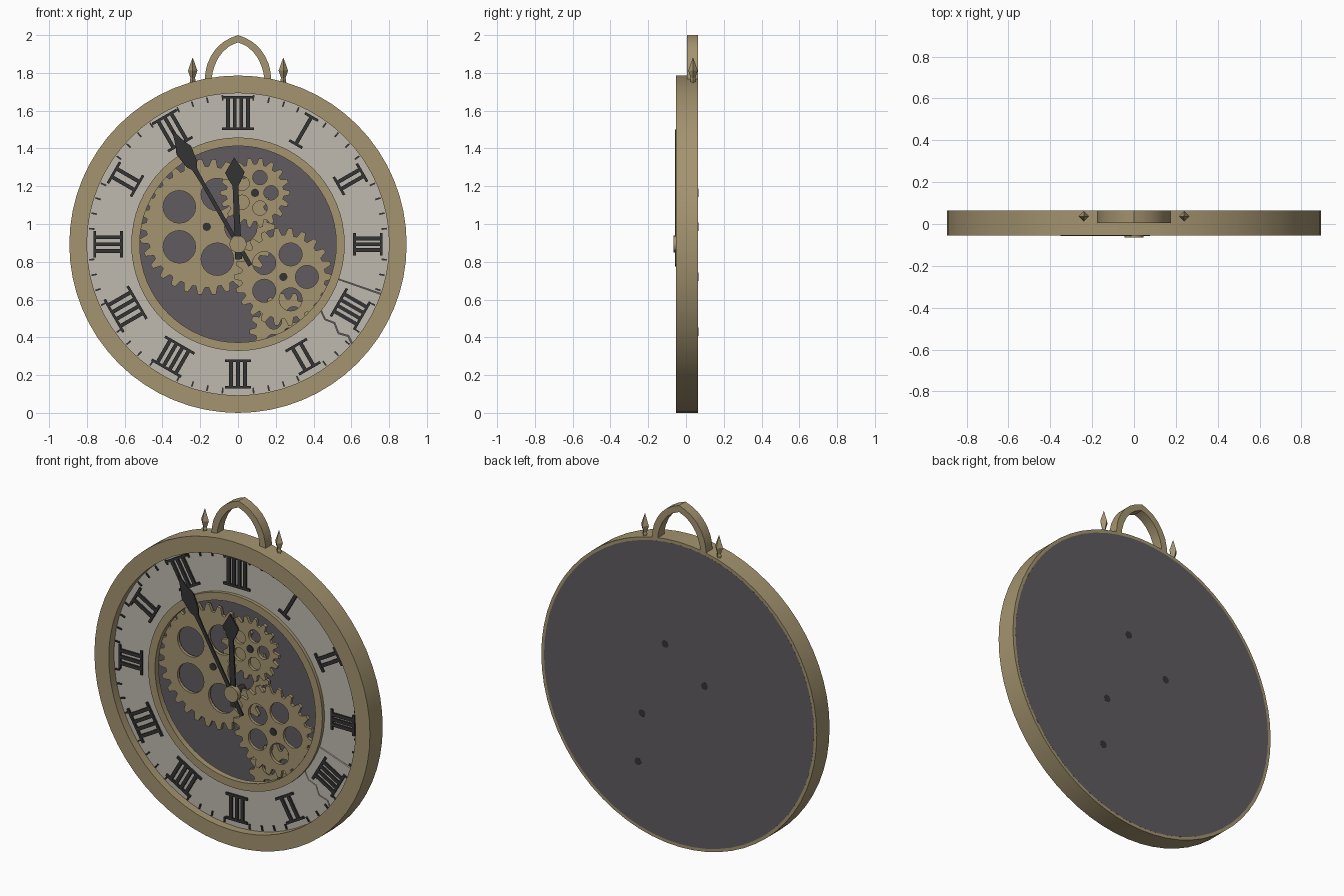
import bpy, bmesh
from math import sin, cos, pi, radians
from mathutils import Matrix, Vector

if "Cube" in bpy.data.objects:
    bpy.data.objects.remove(bpy.data.objects["Cube"])

CZ = 0.893  # height of the dial centre


def material(name, col):
    m = bpy.data.materials.new(name)
    m.diffuse_color = (*col, 1)
    m.use_nodes = True
    m.node_tree.nodes["Principled BSDF"].inputs["Base Color"].default_value = m.diffuse_color
    return m


BRASS = material("brass", (0.37, 0.295, 0.16))
CREAM = material("cream", (0.52, 0.49, 0.425))
GREY = material("plate_grey", (0.115, 0.105, 0.118))
DARK = material("dark", (0.033, 0.033, 0.036))


def polar(r, deg, c=(0, CZ)):
    return (c[0] + r * cos(radians(deg)), c[1] + r * sin(radians(deg)))


def arc(r, a0, a1, n, c=(0, CZ)):
    return [polar(r, a0 + (a1 - a0) * i / n, c) for i in range(n + 1)]


def circle(r, n, c=(0, CZ)):
    return arc(r, 0, 360, n, c)[:-1]


def plate(name, loops, y0, y1, mat, smooth=False):
    """Flat part: closed x/z outlines (inner ones become holes), from y0 to y1."""
    cu = bpy.data.curves.new(name, 'CURVE')
    cu.dimensions, cu.fill_mode, cu.extrude = '2D', 'BOTH', (y1 - y0) / 2
    for loop in loops:
        s = cu.splines.new('POLY')
        s.points.add(len(loop) - 1)
        for p, (x, z) in zip(s.points, loop):
            p.co = (x, z, 0, 1)
        s.use_cyclic_u = True
    tmp = bpy.data.objects.new(name, cu)
    bpy.context.collection.objects.link(tmp)
    me = bpy.data.meshes.new_from_object(tmp.evaluated_get(bpy.context.evaluated_depsgraph_get()))
    bpy.data.objects.remove(tmp)
    me.transform(Matrix.Translation((0, (y0 + y1) / 2, 0)) @ Matrix.Rotation(pi / 2, 4, 'X'))
    bm = bmesh.new()
    bm.from_mesh(me)
    bmesh.ops.remove_doubles(bm, verts=bm.verts, dist=1e-5)
    return finish(name, bm, mat, me, smooth)


def finish(name, bm, mat, me=None, smooth=False):
    me = me or bpy.data.meshes.new(name)
    bmesh.ops.recalc_face_normals(bm, faces=bm.faces)
    bm.to_mesh(me)
    bm.free()
    me.materials.clear()
    me.materials.append(mat)
    if smooth:
        me.shade_smooth()
        me.set_sharp_from_angle(angle=radians(35))
    else:
        me.shade_flat()
    ob = bpy.data.objects.new(name, me)
    bpy.context.collection.objects.link(ob)
    return ob


def dial_bar(bm, deg, r, side, radial, wide, y0, y1):
    """Box on the dial at clock angle deg, radius r, shifted sideways."""
    m = (Matrix.Translation((0, 0, CZ)) @ Matrix.Rotation(radians(deg), 4, 'Y')
         @ Matrix.Translation((side, (y0 + y1) / 2, r))
         @ Matrix.Diagonal((wide, y1 - y0, radial, 1)))
    bmesh.ops.create_cube(bm, size=1, matrix=m)


# Case: outer rim, inner rim and back plate
plate("outer_rim", [circle(0.893, 64), circle(0.80, 64)], -0.054, 0.0645, BRASS, True)
plate("inner_rim", [circle(0.565, 64), circle(0.52, 64)], -0.026, 0.008, BRASS, True)
plate("back_plate", [circle(0.875, 64)], 0.045, 0.0648, GREY, True)

# Dial with a cracked-off shard at the lower right
crack = [polar(r, a) for r, a in
         ((0.76, -40), (0.71, -41.8), (0.66, -39.5), (0.61, -41))]
plate("dial", [arc(0.82, -19, 318, 60) + crack + arc(0.55, 321.5, 341, 4)[:1]
               + arc(0.55, -38.5 + 360, -19, 60)[1:]], -0.006, 0.012, CREAM)
plate("dial_shard", [arc(0.82, -19.4, -41.3, 12) + [polar(r, a + 0.5) for r, a in
      ((0.76, -40), (0.71, -41.8), (0.66, -39.5), (0.61, -41))]
      + arc(0.55, -37.8, -19.4, 8)], -0.008, 0.010, CREAM)

# Hour markers: upright batons between two rails
bm = bmesh.new()
markers = [(4, 0.17), (1, 0.08), (2, 0.11), (3, 0.12), (4, 0.17), (2, 0.13),
           (3, 0.14), (4, 0.18), (4, 0.20), (3, 0.14), (2, 0.13), (3, 0.15)]
for h, (count, width) in enumerate(markers):
    inner, outer = (0.605, 0.785) if h in (0, 1, 11) else (0.61, 0.765)
    for r in (inner + 0.007, outer - 0.007):
        dial_bar(bm, h * 30, r, 0, 0.014, width, -0.016, 0.0)
    for i in range(count):
        side = (i - (count - 1) / 2) * (width - 0.03) / count
        dial_bar(bm, h * 30, (inner + outer) / 2, side, outer - inner, 0.02, -0.0155, 0.0)
finish("hour_markers", bm, DARK)

# Minute ticks
bm = bmesh.new()
for i in range(60):
    if i % 5:
        dial_bar(bm, i * 6, 0.779, 0, 0.03, 0.009, -0.012, 0.0)
finish("minute_ticks", bm, DARK)


# Gears with tapered teeth, five holes and a dark axle each
def gear(name, c, r, teeth, depth, hole_at, hole_r, y0):
    step = 360 / teeth
    outline = []
    for i in range(teeth):
        for f, rad in ((-0.36, r - depth), (-0.26, r - depth * 0.55), (-0.15, r),
                       (0.15, r), (0.26, r - depth * 0.55), (0.36, r - depth)):
            outline.append(polar(rad, (i + f) * step, c))
    holes = [circle(hole_r, 20, polar(hole_at, k * 72, c)) for k in range(5)]
    plate(name, [outline] + holes, y0, y0 + 0.018, BRASS)
    plate(name + "_axle", [circle(0.022, 12, c)], y0 - 0.004, 0.0652, DARK)


gear("large_gear", (-0.165, 0.985), 0.36, 30, 0.04, 0.18, 0.086, 0.005)
gear("upper_gear", (0.09, 1.165), 0.185, 18, 0.033, 0.085, 0.038, -0.016)
gear("middle_gear", (0.24, 0.72), 0.26, 22, 0.038, 0.125, 0.061, -0.016)
gear("lower_gear", (0.266, 0.43), 0.205, 18, 0.033, 0.095, 0.042, 0.0125)


# Hands: half profile (distance, half width), mirrored and turned
def hand(name, deg, half, y0, y1):
    d = Vector((cos(radians(deg)), sin(radians(deg))))
    n = Vector((-d.y, d.x))
    pts = [(l, w) for l, w in half] + [(l, -w) for l, w in reversed(half) if w]
    plate(name, [[tuple(d * l + n * w + Vector((0, CZ))) for l, w in pts]], y0, y1, DARK)


hand("minute_hand", 120, [(-0.13, 0.012), (0.38, 0.010), (0.46, 0.014), (0.49, 0.032),
                          (0.575, 0.045), (0.61, 0.028), (0.70, 0)], -0.058, -0.050)
hand("hour_hand", 92.5, [(-0.08, 0.018), (0.31, 0.015), (0.33, 0.028),
                         (0.38, 0.052), (0.46, 0)], -0.047, -0.039)
plate("hand_hub", [circle(0.045, 20)], -0.0655, -0.035, BRASS, True)
plate("hub_axle", [circle(0.02, 12)], -0.04, 0.05, DARK)

# Pointed hanging loop
outer = [(0.175, 1.755), (0.173, 1.80), (0.163, 1.845), (0.143, 1.89), (0.115, 1.93),
         (0.08, 1.962), (0.04, 1.985), (0, 2.0)]
inner = [(0, 1.962), (0.045, 1.942), (0.08, 1.912), (0.107, 1.875), (0.125, 1.835),
         (0.136, 1.795), (0.138, 1.755)]
loop = outer + [(-x, z) for x, z in outer[-2::-1]] + [(-x, z) for x, z in inner[:0:-1]] + inner
plate("hanging_loop", [loop], 0.005, 0.0645, BRASS, True)

# Four-sided spear finials beside the loop
for side, x in (("left", -0.24), ("right", 0.24)):
    bm = bmesh.new()
    prof = [(0.013, 1.74), (0.015, 1.765), (0.012, 1.772), (0.025, 1.812), (0.001, 1.88)]
    rings = [[bm.verts.new((x + r * cos(k * pi / 2), 0.037 + r * sin(k * pi / 2), z))
              for k in range(4)] for r, z in prof]
    for a, b in zip(rings, rings[1:]):
        for k in range(4):
            bm.faces.new((a[k], a[(k + 1) % 4], b[(k + 1) % 4], b[k]))
    bm.faces.new(rings[0][::-1])
    bm.faces.new(rings[-1])
    finish(side + "_finial", bm, BRASS)
